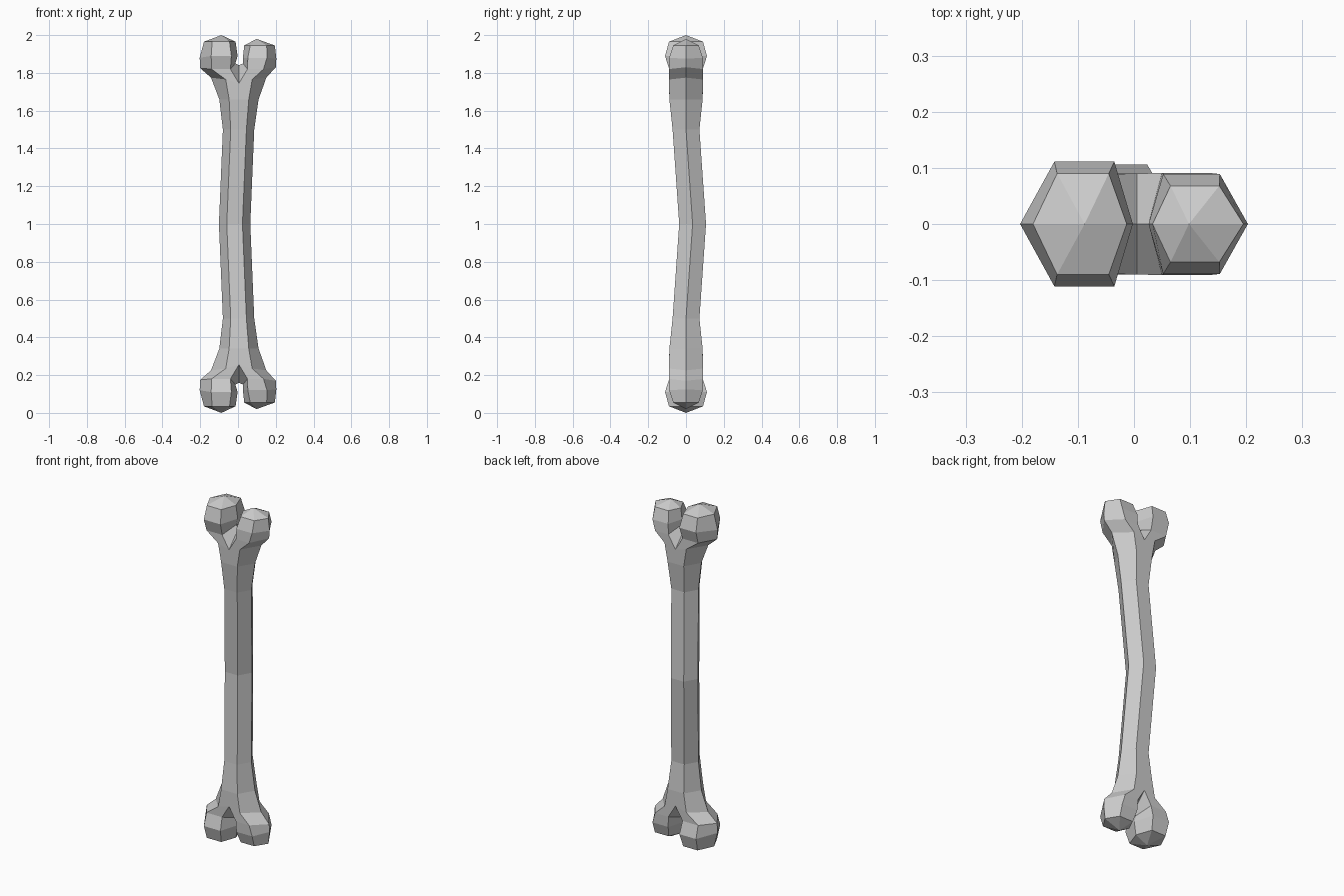
import bpy, bmesh

if "Cube" in bpy.data.objects:
    bpy.data.objects.remove(bpy.data.objects["Cube"])

bm = bmesh.new()


def ring(xs, y, z_outer, z_face, z_inner, dy=0.0):
    """Six-sided loop, symmetric front to back: outer, front pair, inner, back pair."""
    o, fo, fi, i = xs
    pts = [(o, 0, z_outer), (fo, -y, z_face), (fi, -y, z_face),
           (i, 0, z_inner), (fi, y, z_face), (fo, y, z_face)]
    return [bm.verts.new((px, py + dy, pz - 1)) for px, py, pz in pts]


def bridge(a, b):
    for k in range(6):
        n = (k + 1) % 6
        bm.faces.new((a[k], a[n], b[n], b[k]))


def hexagon(cx, r, y, z, dy=0.0):
    return ring((cx - r, cx - r / 2, cx + r / 2, cx + r), y, z, z, z, dy)


# Upper half of the bowed shaft
shaft = [hexagon(-0.018, 0.083, 0.071, 1.0, 0.035),
         hexagon(0.003, 0.083, 0.071, 1.5),
         hexagon(0.005, 0.104, 0.088, 1.66)]
for a, b in zip(shaft, shaft[1:]):
    bridge(a, b)

# Fork: the shaft splits around a notch into two branches
notch_f = bm.verts.new((0.005, -0.09, 0.745))
notch_b = bm.verts.new((0.005, 0.09, 0.745))
saddle = bm.verts.new((0.005, 0, 0.84))


def branch_root(x_out, x_face):
    o, f, b = [bm.verts.new(p) for p in
               ((x_out, 0, 0.775), (x_face, -0.09, 0.765), (x_face, 0.09, 0.765))]
    return [o, f, notch_f, saddle, notch_b, b]


left, right = branch_root(-0.143, -0.065), branch_root(0.15, 0.075)
L, FL, FR, R, BR, BL = shaft[-1]
bm.faces.new((L, FL, left[1], left[0]))
bm.faces.new((BL, L, left[0], left[5]))
bm.faces.new((FR, R, right[0], right[1]))
bm.faces.new((R, BR, right[5], right[0]))
bm.faces.new((FL, FR, right[1], notch_f, left[1]))
bm.faces.new((BR, BL, left[5], notch_b, right[5]))


# Knobs: loops from the fork up to a faceted cap
def knob(root, loops, apex):
    prev = root
    for args in loops:
        cur = ring(*args)
        bridge(prev, cur)
        prev = cur
    tip = bm.verts.new((apex[0], 0, apex[1] - 1))
    for k in range(6):
        bm.faces.new((prev[k], prev[(k + 1) % 6], tip))


knob(left, [((-0.20, -0.14, -0.04, -0.014), 0.089, 1.825, 1.82, 1.85),
            ((-0.203, -0.142, -0.035, -0.002), 0.111, 1.88, 1.89, 1.89),
            ((-0.18, -0.137, -0.045, -0.013), 0.09, 1.965, 1.965, 1.965)],
     (-0.088, 2.0))
knob(right, [((0.20, 0.135, 0.05, 0.026), 0.091, 1.83, 1.82, 1.85),
             ((0.203, 0.153, 0.052, 0.026), 0.089, 1.875, 1.88, 1.88),
             ((0.195, 0.152, 0.065, 0.033), 0.068, 1.945, 1.945, 1.945)],
     (0.098, 1.98))

bmesh.ops.recalc_face_normals(bm, faces=bm.faces)
mesh = bpy.data.meshes.new("bone")
bm.to_mesh(mesh)
bm.free()
bone = bpy.data.objects.new("bone", mesh)
bone.location.z = 1
bpy.context.collection.objects.link(bone)

# Lower half mirrors the upper half
mirror = bone.modifiers.new("mirror", 'MIRROR')
mirror.use_axis = (False, False, True)
mirror.use_clip = True
